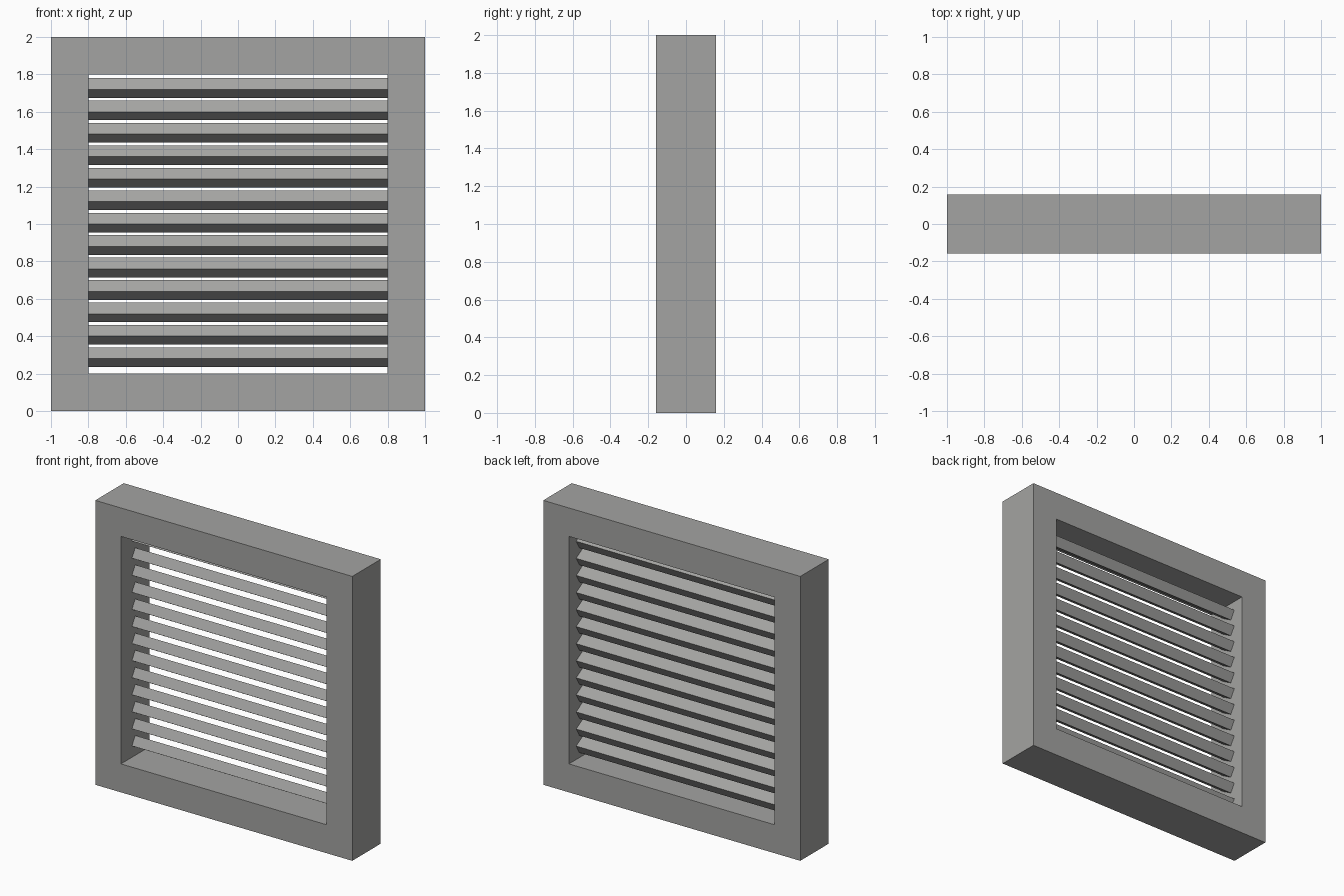
import bpy
import bmesh
from mathutils import Vector

if "Cube" in bpy.data.objects:
    bpy.data.objects.remove(bpy.data.objects["Cube"])

grey = bpy.data.materials.new("warm grey")
grey.diffuse_color = (0.37, 0.37, 0.36, 1)
grey.use_nodes = True
grey.node_tree.nodes["Principled BSDF"].inputs["Base Color"].default_value = grey.diffuse_color


def finish(bm, name):
    bmesh.ops.recalc_face_normals(bm, faces=bm.faces)
    mesh = bpy.data.meshes.new(name)
    bm.to_mesh(mesh)
    bm.free()
    mesh.materials.append(grey)
    obj = bpy.data.objects.new(name, mesh)
    bpy.context.collection.objects.link(obj)
    return obj


def extrude(bm, offset):
    """Extrude all flat faces of a profile into a closed solid."""
    res = bmesh.ops.extrude_face_region(bm, geom=bm.faces[:], use_keep_orig=True)
    verts = [g for g in res["geom"] if isinstance(g, bmesh.types.BMVert)]
    bmesh.ops.translate(bm, verts=verts, vec=Vector(offset))


# Square frame: flat ring extruded through its depth
DEPTH = 0.316
bm = bmesh.new()
corners = [(-1, -1), (1, -1), (1, 1), (-1, 1)]
outer, inner = [[bm.verts.new((x * r, -DEPTH / 2, 1 + z * r)) for x, z in corners]
                for r in (1.0, 0.8)]
for i in range(4):
    j = (i + 1) % 4
    bm.faces.new((outer[i], outer[j], inner[j], inner[i]))
extrude(bm, (0, DEPTH, 0))
finish(bm, "frame")

# Louvre slats: tilted bars, front edge raised, sloping down to the back
profile = [(0.0, 0.34), (-0.036, 0.28), (0.042, 0.235), (0.078, 0.295)]
bm = bmesh.new()
bm.faces.new([bm.verts.new((-0.8, y, z)) for y, z in profile])
extrude(bm, (1.6, 0, 0))
slats = finish(bm, "louvre_slats")
array = slats.modifiers.new("repeat", 'ARRAY')
array.count = 13
array.use_relative_offset = False
array.use_constant_offset = True
array.constant_offset_displace = (0, 0, 0.12)
